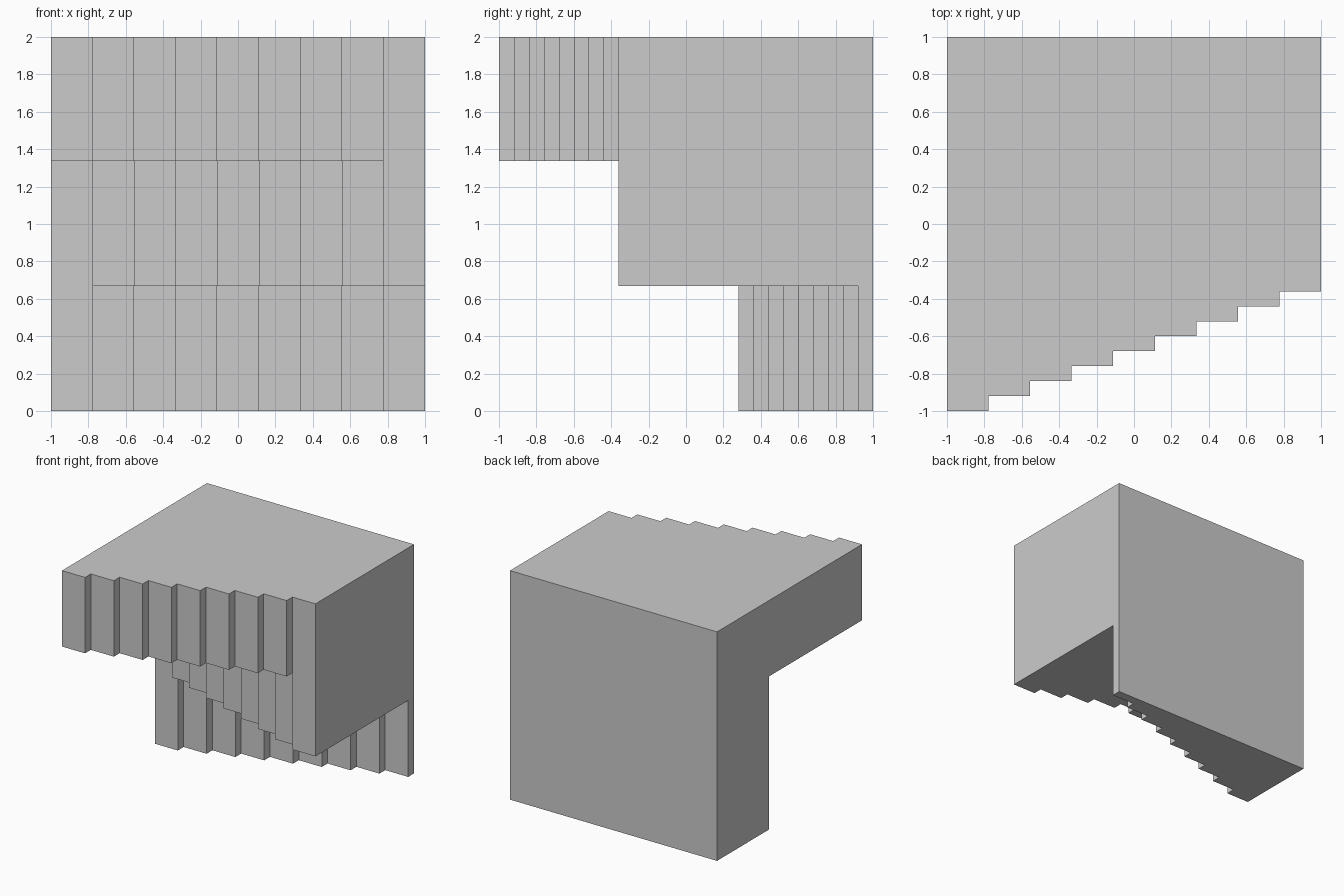
import bpy, bmesh, math

if "Cube" in bpy.data.objects:
    bpy.data.objects.remove(bpy.data.objects["Cube"])

N = 9                                   # columns across the width
STEP = 0.08                             # setback between columns
Z = [0.0, 0.668, 1.337, 2.0]            # tier heights
TIERS = [(0.28, STEP), (0.28, -STEP), (-1.0, STEP)]  # front y at left, change per column

bm = bmesh.new()


def front_path(start, change):
    """Zigzag front edge of a tier, left to right."""
    pts = []
    for i in range(N):
        y = round(start + change * i, 4)
        pts += [(-1 + 2 * i / N, y), (-1 + 2 * (i + 1) / N, y)]
    return pts


def face(points):
    bm.faces.new([bm.verts.new(p) for p in points])


def cap(outline, z):
    face([(x, y, z) for x, y in outline])


paths = [front_path(*t) for t in TIERS]
back = [(1, 1), (-1, 1)]

# Upright walls of each tier
for path, z0, z1 in zip(paths, Z, Z[1:]):
    loop = path + back
    for (ax, ay), (bx, by) in zip(loop, loop[1:] + loop[:1]):
        face([(ax, ay, z0), (bx, by, z0), (bx, by, z1), (ax, ay, z1)])

# Base, top, and the two overhanging undersides
cap(paths[0] + back, Z[0])
cap(paths[2] + back, Z[3])
cap(paths[2][:-1] + paths[1][:-2][::-1], Z[2])
cap(paths[1][1:] + paths[0][2:][::-1], Z[1])

# Weld into one closed solid with clean flat faces
bmesh.ops.remove_doubles(bm, verts=bm.verts[:], dist=0.0005)
bmesh.ops.recalc_face_normals(bm, faces=bm.faces[:])
bmesh.ops.dissolve_limit(bm, angle_limit=math.radians(1),
                         verts=bm.verts[:], edges=bm.edges[:])

mesh = bpy.data.meshes.new("stepped_block")
bm.to_mesh(mesh)
bm.free()
block = bpy.data.objects.new("stepped_block", mesh)
bpy.context.collection.objects.link(block)
